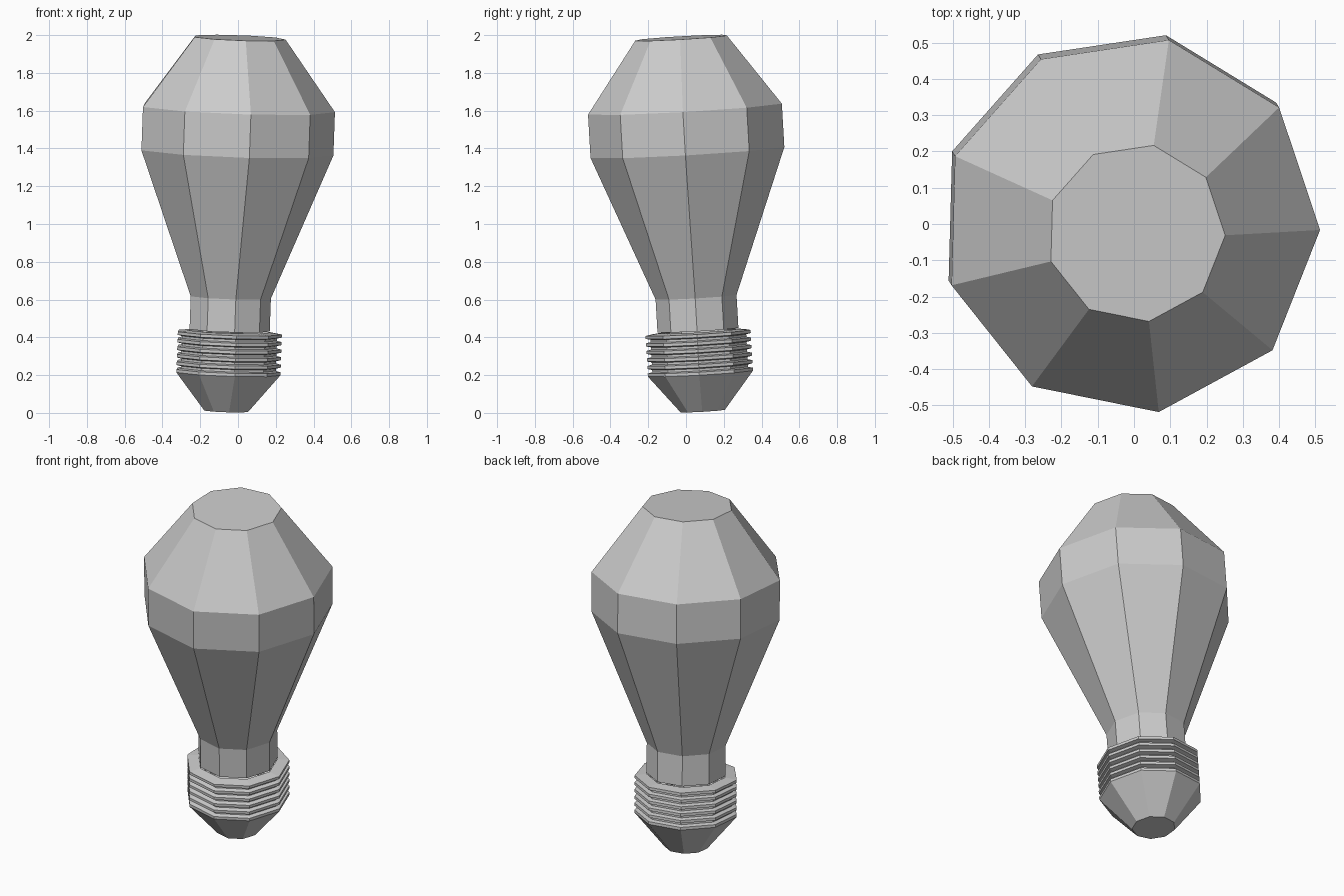
import bpy, bmesh, math
from mathutils import Vector

if "Cube" in bpy.data.objects:
    bpy.data.objects.remove(bpy.data.objects["Cube"])

grey = bpy.data.materials.new("plain grey")
grey.use_nodes = True
colour = (0.6, 0.6, 0.6, 1)
grey.diffuse_color = colour
grey.node_tree.nodes["Principled BSDF"].inputs["Base Color"].default_value = colour

# Slightly leaning axis shared by every part
SIDES = 9
START = math.radians(-1.5)
FOOT = Vector((-0.065, 0.089, 0.01))
CROWN = Vector((0.005, -0.025, 1.987))
LEAN = Vector((0, 0, 1)).rotation_difference(CROWN - FOOT)


def lathe(name, profile, cap_bottom=False, cap_top=False):
    """Nine-sided turned part from (radius, height) pairs, listed upwards."""
    bm = bmesh.new()
    rings = []
    for radius, height in profile:
        ring = []
        for i in range(SIDES):
            a = START + math.tau * i / SIDES
            ring.append(bm.verts.new((radius * math.cos(a), radius * math.sin(a), height)))
        rings.append(ring)
    for low, high in zip(rings, rings[1:]):
        for i in range(SIDES):
            j = (i + 1) % SIDES
            bm.faces.new((low[i], low[j], high[j], high[i]))
    if cap_bottom:
        bm.faces.new(rings[0][::-1])
    if cap_top:
        bm.faces.new(rings[-1])
    mesh = bpy.data.meshes.new(name)
    bm.to_mesh(mesh)
    bm.free()
    mesh.materials.append(grey)
    obj = bpy.data.objects.new(name, mesh)
    bpy.context.collection.objects.link(obj)
    obj.rotation_mode = "QUATERNION"
    obj.rotation_quaternion = LEAN
    obj.location = FOOT
    return obj


# Glass: neck, flared body, straight band and tapered crown
lathe("glass_bulb", [(0.218, 0.43), (0.218, 0.605), (0.522, 1.375),
                     (0.522, 1.605), (0.247, 1.98)], cap_top=True)

# Screw base: stacked ridges closing in to the neck
RIDGES = 6
LOW, HIGH = 0.2, 0.44
pitch = (HIGH - LOW) / RIDGES
thread = []
for k in range(RIDGES):
    z = LOW + k * pitch
    thread += [(0.283, z), (0.283, z + 0.4 * pitch), (0.258, z + 0.55 * pitch),
               (0.258, z + 0.85 * pitch)]
thread[-2:] = [(0.218, HIGH - 0.4 * pitch)]
lathe("screw_thread", thread)

# Contact tip under the thread
lathe("contact_tip", [(0.119, 0), (0.283, LOW)], cap_bottom=True)
